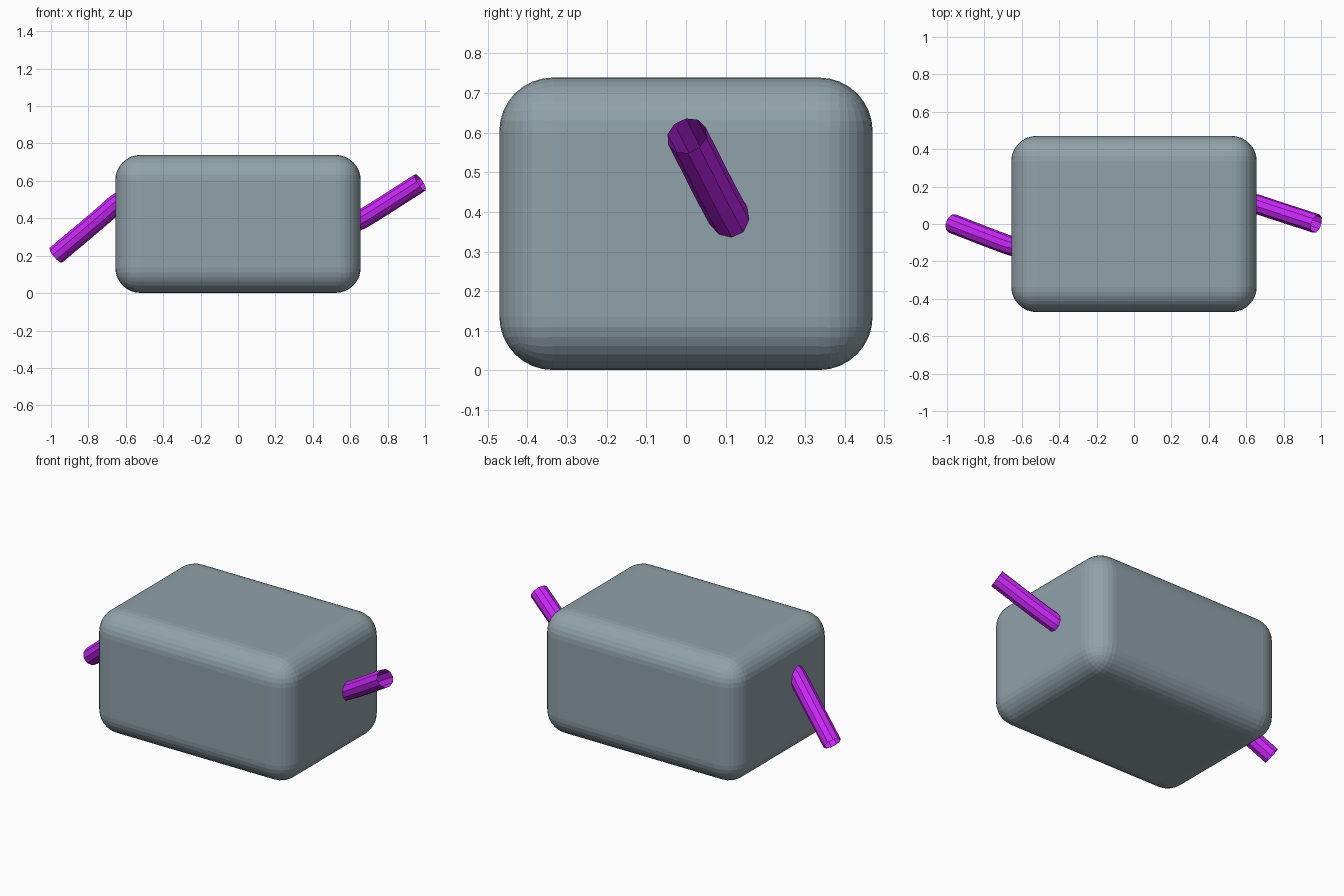
import bpy

if "Cube" in bpy.data.objects:
    bpy.data.objects.remove(bpy.data.objects["Cube"])


def material(name, color):
    mat = bpy.data.materials.new(name)
    mat.diffuse_color = color
    mat.use_nodes = True
    mat.node_tree.nodes["Principled BSDF"].inputs["Base Color"].default_value = mat.diffuse_color
    return mat


# Rounded housing block with flat bevel bands
bpy.ops.mesh.primitive_cube_add(size=1, location=(0, 0, 0.37))
body = bpy.context.object
body.name = "rounded_body"
body.scale = (1.312, 0.942, 0.738)
bpy.ops.object.transform_apply(location=False, rotation=False, scale=True)
bevel = body.modifiers.new("round_edges", 'BEVEL')
bevel.width = 0.135
bevel.segments = 8
bpy.ops.object.modifier_apply(modifier=bevel.name)
bpy.ops.object.shade_flat()
body.data.materials.append(material("blue_grey", (0.28, 0.36, 0.40, 1)))

# Open-ended cable running through the block in an S
path = [(-0.973, 0.003, 0.203), (-0.655, -0.118, 0.475), (0, 0, 0.43),
        (0.655, 0.107, 0.391), (0.975, 0.002, 0.592)]
curve = bpy.data.curves.new("cable", 'CURVE')
curve.dimensions = '3D'
curve.bevel_depth = 0.052
curve.bevel_resolution = 3
curve.resolution_u = 12
spline = curve.splines.new('BEZIER')
spline.use_smooth = False
spline.bezier_points.add(len(path) - 1)
for point, co in zip(spline.bezier_points, path):
    point.co = co
    point.handle_left_type = point.handle_right_type = 'AUTO'
# Keep the visible ends nearly straight as they enter the block
for i, d in ((1, (0.10, -0.035, 0.092)), (3, (0.10, -0.034, 0.058))):
    point = spline.bezier_points[i]
    point.handle_left_type = point.handle_right_type = 'FREE'
    point.handle_left = [c - k for c, k in zip(path[i], d)]
    point.handle_right = [c + k for c, k in zip(path[i], d)]
cable = bpy.data.objects.new("cable", curve)
bpy.context.collection.objects.link(cable)
curve.materials.append(material("purple", (0.60, 0.02, 0.95, 1)))
